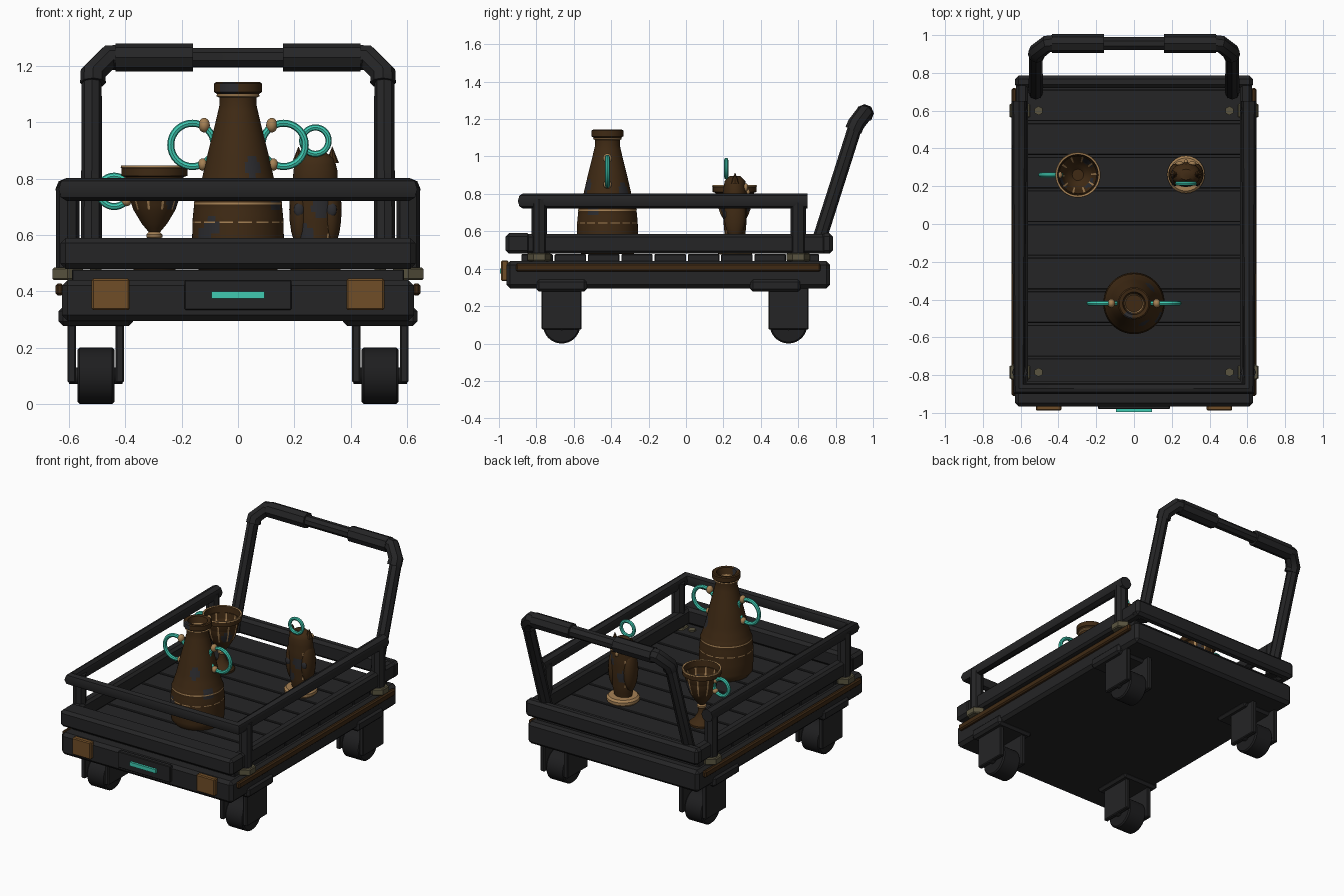
import bpy, bmesh, math
from mathutils import Vector, Matrix

if "Cube" in bpy.data.objects:
    bpy.data.objects.remove(bpy.data.objects["Cube"], do_unlink=True)


def material(name, r, g, b):
    m = bpy.data.materials.new(name)
    m.use_nodes = True
    m.diffuse_color = (r, g, b, 1)
    m.node_tree.nodes["Principled BSDF"].inputs["Base Color"].default_value = (r, g, b, 1)
    return m


DARK = material("dark_metal", .018, .018, .019)
TYRE = material("tyre_rubber", .013, .013, .014)
BROWN = material("brown_clay", .05, .023, .007)
BRASS = material("pale_brass", .38, .22, .09)
TEAL = material("teal_glaze", .05, .6, .45)
AMBER = material("amber_lamp", .16, .075, .02)
BOLT = material("bolt_khaki", .1, .088, .05)
PATCH = material("patina_patch", .026, .026, .03)


def finish(name, bm, *mats, smooth=False):
    bmesh.ops.recalc_face_normals(bm, faces=bm.faces)
    me = bpy.data.meshes.new(name)
    bm.to_mesh(me)
    bm.free()
    for m in mats:
        me.materials.append(m)
    ob = bpy.data.objects.new(name, me)
    bpy.context.collection.objects.link(ob)
    if smooth:
        bpy.ops.object.select_all(action='DESELECT')
        ob.select_set(True)
        bpy.context.view_layer.objects.active = ob
        bpy.ops.object.shade_smooth_by_angle(angle=math.radians(40))
    return ob


def box(name, mat, lo, hi, bevel=0.0):
    lo, hi = Vector(lo), Vector(hi)
    bm = bmesh.new()
    bmesh.ops.create_cube(bm, size=1)
    bmesh.ops.scale(bm, vec=hi - lo, verts=bm.verts)
    bmesh.ops.translate(bm, vec=(lo + hi) / 2, verts=bm.verts)
    if bevel:
        bmesh.ops.bevel(bm, geom=bm.edges[:], offset=bevel, segments=1, affect='EDGES')
    return finish(name, bm, mat)


def cylinder(name, mat, centre, radius, depth, sides, axis='Z', bevel=0.0):
    bm = bmesh.new()
    bmesh.ops.create_cone(bm, cap_ends=True, segments=sides, radius1=radius, radius2=radius, depth=depth)
    if bevel:
        rims = [e for e in bm.edges if any(len(f.verts) > 4 for f in e.link_faces)]
        bmesh.ops.bevel(bm, geom=rims, offset=bevel, segments=1, affect='EDGES')
    if axis == 'X':
        bmesh.ops.rotate(bm, matrix=Matrix.Rotation(math.pi / 2, 3, 'Y'), verts=bm.verts)
    bmesh.ops.translate(bm, vec=centre, verts=bm.verts)
    return finish(name, bm, mat, smooth=sides > 8)


def tube(name, mat, points, radius, closed=False, res=2):
    cu = bpy.data.curves.new(name, 'CURVE')
    cu.dimensions = '3D'
    cu.bevel_depth, cu.bevel_resolution, cu.use_fill_caps = radius, res, True
    sp = cu.splines.new('POLY')
    sp.points.add(len(points) - 1)
    for p, co in zip(sp.points, points):
        p.co = (*co, 1)
    sp.use_cyclic_u = closed
    path = bpy.data.objects.new(name + "_path", cu)
    bpy.context.collection.objects.link(path)
    bm = bmesh.new()
    bm.from_mesh(path.to_mesh())
    path.to_mesh_clear()
    bpy.data.objects.remove(path, do_unlink=True)
    bmesh.ops.remove_doubles(bm, verts=bm.verts, dist=1e-5)
    for f in bm.faces:
        f.material_index = 0
    return finish(name, bm, mat, smooth=True)


def ring(name, centre, radius, thick):
    c = Vector(centre)
    turn = [i * math.tau / 32 for i in range(32)]
    tube(name, TEAL, [c + radius * Vector((math.cos(a), 0, math.sin(a))) for a in turn], thick, True)


def ball(name, mat, centre, size):
    bm = bmesh.new()
    bmesh.ops.create_uvsphere(bm, u_segments=16, v_segments=10, radius=1)
    bmesh.ops.scale(bm, vec=size, verts=bm.verts)
    bmesh.ops.translate(bm, vec=centre, verts=bm.verts)
    return finish(name, bm, mat, smooth=True)


def lathe(name, centre, profile, trim, patches=(), depth=1.0, sides=60):
    """Turned pot: trim(z, segment) picks brass faces, patches are dark spots."""
    fine = [profile[0]]
    for a, b in zip(profile, profile[1:]):
        n = max(1, round(abs(b[1] - a[1]) / .02))
        fine += [(a[0] + (b[0] - a[0]) * i / n, a[1] + (b[1] - a[1]) * i / n) for i in range(1, n + 1)]
    bm = bmesh.new()
    rows = []
    for r, z in fine:
        turn = [i * math.tau / sides for i in range(sides)]
        rows.append([bm.verts.new((r * math.cos(a), r * depth * math.sin(a), z)) for a in turn])
    for low, high in zip(rows, rows[1:]):
        for i in range(sides):
            j = (i + 1) % sides
            f = bm.faces.new((low[i], low[j], high[j], high[i]))
            mid = f.calc_center_median()
            if trim(mid.z, i):
                f.material_index = 1
            elif any((mid - Vector(p)).length < .035 for p in patches):
                f.material_index = 2
    bm.faces.new(rows[0])
    bm.faces.new(rows[-1])
    bmesh.ops.translate(bm, vec=centre, verts=bm.verts)
    return finish(name, bm, BROWN, BRASS, PATCH, smooth=True)


# Chassis and slatted deck
box("chassis", DARK, (-.625, -.96, .295), (.625, .77, .44), .02)
DECK = .478
pitch = .178
for i in range(9):
    y = -.88 + i * pitch
    box("deck_plank", DARK, (-.59, y, .435), (.59, y + pitch - .01, DECK), .004)

# Raised frame around the deck
box("frame_front", DARK, (-.63, -.965, .48), (.63, -.83, .59), .018)
box("frame_back", DARK, (-.63, .72, .48), (.63, .785, .59), .018)
for s in (-1, 1):
    x0, x1 = sorted((s * .56, s * .625))
    box("frame_side", DARK, (x0, -.93, .48), (x1, .76, .585), .015)
    x0, x1 = sorted((s * .62, s * .648))
    box("side_stripe", BROWN, (x0, -.91, .385), (x1, .72, .428), .008)
    # Front lamps
    x0, x1 = sorted((s * .385, s * .52))
    box("front_lamp", AMBER, (x0, -.988, .333), (x1, -.95, .445), .006)

# Front plate with glowing strip
box("front_plate", DARK, (-.19, -.98, .333), (.19, -.95, .44), .004)
box("front_strip", TEAL, (-.095, -.995, .375), (.095, -.975, .4))

# Posts with hexagonal feet, and deck bolts
for x in (-.605, .605):
    for y in (-.785, .6):
        tube("rail_post", DARK, [(x, y, .47), (x, y, .77)], .041)
        cylinder("post_foot", BOLT, (x, y, .462), .063, .045, 6, bevel=.006)
        cylinder("deck_bolt", BOLT, (math.copysign(.505, x), y, DECK), .024, .02, 6)

# Guard rail open at the back
tube("guard_rail", DARK, [(-.608, .65, .762), (-.608, -.87, .762), (.608, -.87, .762), (.608, .65, .762)], .041)

# Casters
for x in (-.505, .505):
    for y, shift in ((-.665, 0), (.548, -.07)):
        c = y + shift
        box("caster_mount", DARK, (x - .132, c - .135, .277), (x + .132, c + .135, .345), .015)
        for s in (-1, 1):
            e = x + s * .085
            box("caster_fork", DARK, (e - .015, y - .107, .075), (e + .015, y + .107, .3), .005)
        cylinder("wheel", TYRE, (x, y, .1), .1, .132, 32, 'X', .008)
        cylinder("axle", DARK, (x, y, .1), .03, .19, 12, 'X')

# Push handle with elbows and grips
base, knee, top = (.52, .695, .5), (.52, .905, 1.16), (.45, .955, 1.23)
flip = [tuple((-p[0], *p[1:])) for p in (base, knee, top)]
tube("push_handle", DARK, [base, knee, top, flip[2], flip[1], flip[0]], .038)
for s in (-1, 1):
    tube("handle_elbow", DARK, [(s * .515, .895, 1.14), (s * .515, .91, 1.175), (s * .46, .953, 1.23), (s * .43, .955, 1.23)], .046)
    tube("handle_grip", DARK, [(s * .16, .955, 1.23), (s * .435, .955, 1.23)], .05)

# Tall two-handled vase
VX, VY = 0, -.42
lathe("vase", (VX, VY, 0),
      [(.14, DECK), (.158, .5), (.163, .57), (.162, .642), (.162, .648), (.156, .708), (.157, .716), (.15, .73),
       (.128, .8), (.105, .9), (.08, 1), (.066, 1.06), (.066, 1.088), (.077, 1.093), (.074, 1.1),
       (.085, 1.108), (.085, 1.138), (.078, 1.143), (.06, 1.14), (.045, 1.08)],
      lambda z, i: .708 < z < .717 or 1.089 < z < 1.1 or (.642 < z < .648 and i % 4),
      [(-.035, -.075, 1.12), (-.12, -.1, .59), (-.1, -.13, .63), (.09, .085, .82), (.13, -.075, .72), (.05, -.1, .84)])
for s in (-1, 1):
    ring("vase_handle", (s * .162, VY, .92), .077, .0125)
    ball("handle_bead", BRASS, (s * .12, VY, .99), (.02, .024, .026))
    ball("handle_bead", BRASS, (s * .125, VY, .85), (.018, .022, .022))

# Footed goblet
GX, GY = -.297, .26
lathe("goblet", (GX, GY, 0),
      [(.075, DECK), (.075, .49), (.05, .51), (.025, .55), (.02, .585), (.028, .592), (.028, .602), (.02, .61),
       (.045, .64), (.075, .69), (.092, .74), (.1, .805), (.117, .81), (.117, .838), (.12, .84), (.118, .847),
       (.108, .845), (.1, .78), (.07, .7), (.03, .66)],
      lambda z, i: z > .838 or .585 < z < .61 or (.69 < z < .8 and i % 6 == 0),
      [(.07, -.05, .72), (.05, .07, .74), (-.08, -.04, .77)])
ring("goblet_handle", (GX - .143, GY, .755), .054, .0125)
for z in (.79, .72):
    ball("handle_bead", BRASS, (GX - .1, GY, z), (.018, .02, .018))

# Owl figurine on a brass base
OX, OY = .275, .262
cylinder("owl_base", BRASS, (OX, OY, DECK + .02), .1, .042, 24, bevel=.012)
lathe("owl_body", (OX, OY, 0),
      [(.055, .51), (.068, .57), (.078, .66), (.082, .75), (.078, .83), (.068, .87), (.035, .895)],
      lambda z, i: .56 < z < .82 and i % 15 == 6 and int(z * 50) % 2,
      [(.02, -.06, .7), (-.04, -.055, .6), (.05, .04, .75), (-.03, .05, .66)], depth=.8)
for s in (-1, 1):
    ball("owl_wing", BROWN, (OX + s * .055, OY, .69), (.038, .058, .135))
    ball("wing_patch", PATCH, (OX + s * .058, OY - .05, .69), (.018, .01, .025))
    ball("owl_eye", BRASS, (OX + s * .033, OY + .058, .835), (.022, .012, .022))
    bm = bmesh.new()
    bmesh.ops.create_cone(bm, cap_ends=True, segments=8, radius1=.024, radius2=0, depth=.06)
    bmesh.ops.translate(bm, vec=(OX + s * .06, OY, .885), verts=bm.verts)
    finish("owl_ear", bm, BROWN)
ball("owl_beak", BRASS, (OX, OY + .066, .81), (.01, .014, .018))
ring("owl_ring", (OX, .215, .935), .047, .011)
